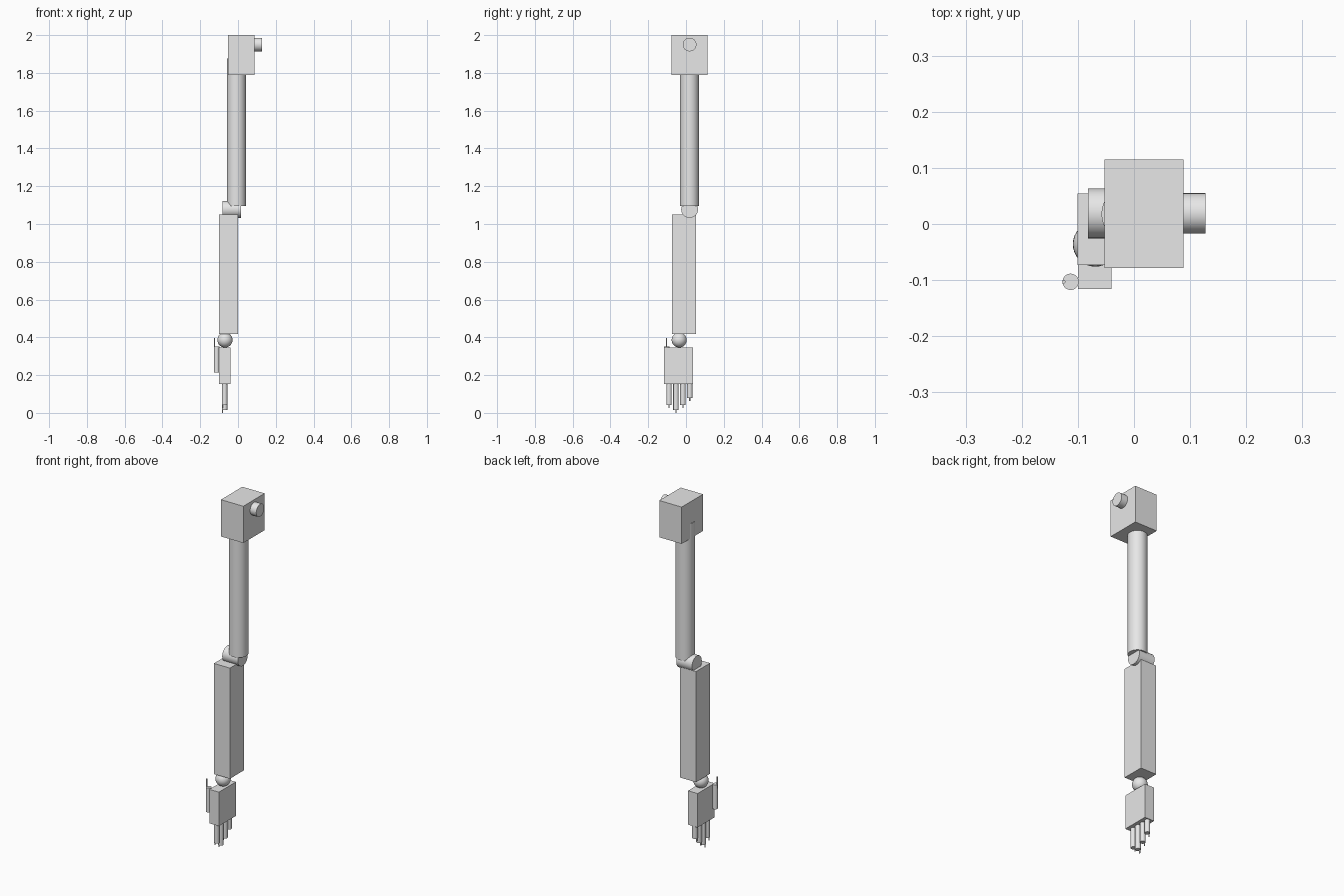
import bpy
import math

cube = bpy.data.objects.get("Cube")
if cube:
    bpy.data.objects.remove(cube, do_unlink=True)

grey = bpy.data.materials.new("light_grey")
grey.use_nodes = True
grey.diffuse_color = (0.8, 0.8, 0.8, 1)
grey.node_tree.nodes["Principled BSDF"].inputs["Base Color"].default_value = (0.8, 0.8, 0.8, 1)


def finish(name, smooth=True):
    ob = bpy.context.object
    ob.name = name
    ob.data.materials.append(grey)
    if smooth:
        bpy.ops.object.shade_smooth_by_angle(angle=math.radians(40))
    return ob


def box(name, x, y, z):
    """Box from (low, high) pairs per axis."""
    bpy.ops.mesh.primitive_cube_add(size=1, location=[sum(p) / 2 for p in (x, y, z)])
    ob = finish(name, False)
    ob.scale = [p[1] - p[0] for p in (x, y, z)]


def upright(name, x, y, z, r, sides=32):
    """Vertical cylinder between two heights."""
    bpy.ops.mesh.primitive_cylinder_add(vertices=sides, radius=r, depth=z[1] - z[0],
                                        location=(x, y, sum(z) / 2))
    finish(name)


def crosswise(name, x, y, z, r):
    """Cylinder lying along x."""
    bpy.ops.mesh.primitive_cylinder_add(vertices=32, radius=r, depth=x[1] - x[0],
                                        location=(sum(x) / 2, y, z),
                                        rotation=(0, math.pi / 2, 0))
    finish(name)


# Shoulder and upper arm
box("shoulder_block", (-0.053, 0.088), (-0.078, 0.115), (1.79, 2.0))
crosswise("shoulder_pin", (0.05, 0.127), 0.019, 1.95, 0.036)
upright("upper_arm", -0.008, 0.018, (1.096, 1.875), 0.05)

# Elbow, forearm and wrist
crosswise("elbow_joint", (-0.082, 0.017), 0.019, 1.077, 0.0445)
box("forearm", (-0.101, 0.0), (-0.073, 0.054), (0.418, 1.05))
bpy.ops.mesh.primitive_uv_sphere_add(segments=32, ring_count=16, radius=0.04,
                                     location=(-0.069, -0.036, 0.386))
finish("wrist_ball")

# Hand: palm, four fingers and thumb, each digit with a thin nail
box("palm", (-0.1, -0.04), (-0.1155, 0.038), (0.153, 0.347))
fingers = {"index": (-0.09, 0.042), "middle": (-0.053, 0.016),
           "ring": (-0.016, 0.042), "little": (0.02, 0.08)}
for name, (y, tip) in fingers.items():
    upright(name + "_finger", -0.071, y, (tip, 0.16), 0.0145)
    upright(name + "_nail", -0.082, y, (tip - 0.016, tip + 0.025), 0.003, 12)
upright("thumb", -0.113, -0.103, (0.213, 0.352), 0.0145)
upright("thumb_nail", -0.125, -0.103, (0.33, 0.397), 0.003, 12)
